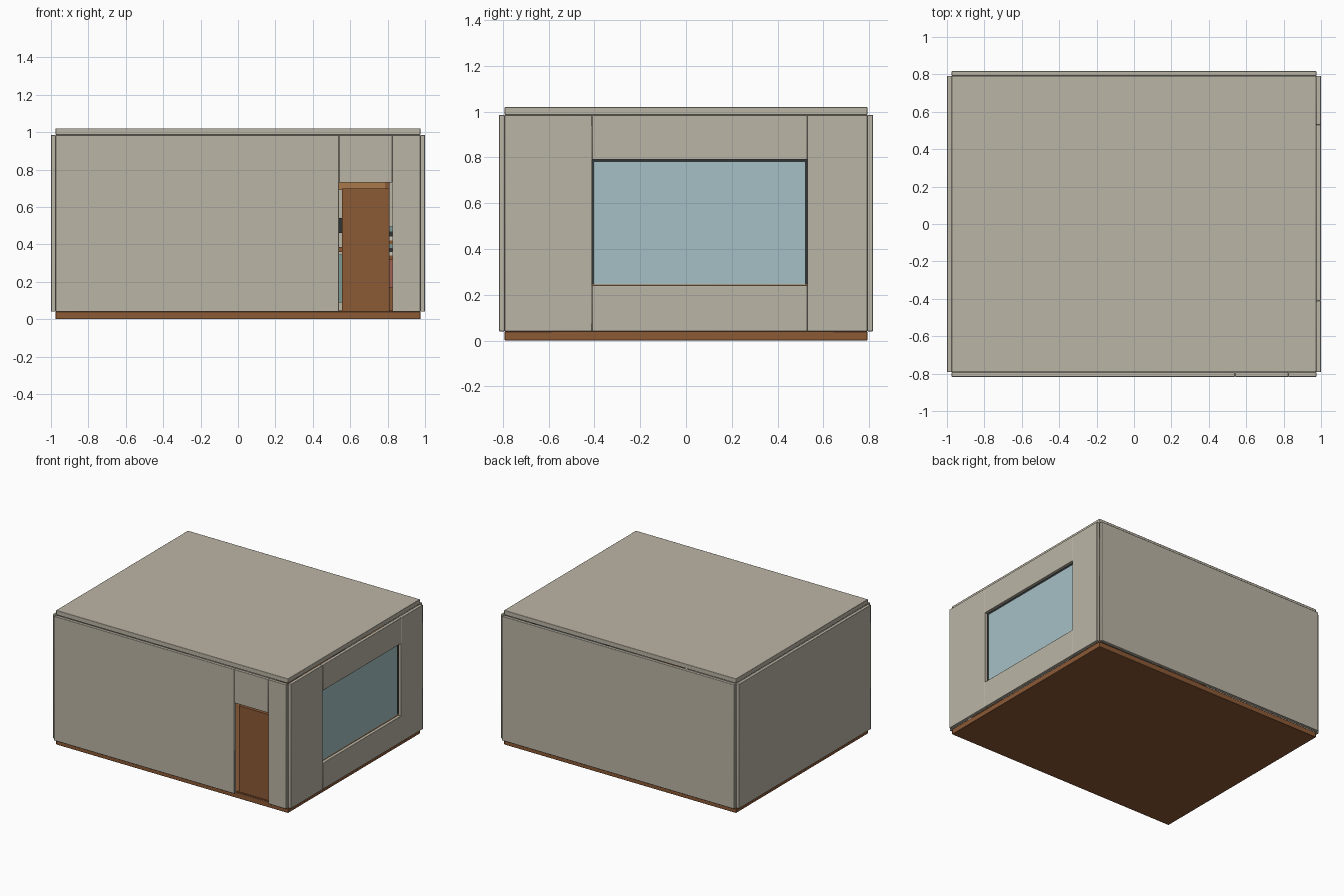
import bpy, random

if "Cube" in bpy.data.objects:
    bpy.data.objects.remove(bpy.data.objects["Cube"])

random.seed(4)
mats = {}
COLORS = {
    "plaster": (0.50, 0.46, 0.38, 1), "wood": (0.26, 0.10, 0.036, 1),
    "light_wood": (0.40, 0.19, 0.07, 1), "glass": (0.38, 0.53, 0.56, 1),
    "dark": (0.03, 0.035, 0.035, 1), "teal": (0.2, 0.32, 0.3, 1),
    "red": (0.35, 0.12, 0.08, 1), "cream": (0.6, 0.57, 0.48, 1),
}


def box(name, x, y, z, color, bevel=0.0):
    """Box from min/max pairs, with an optional small rounded edge."""
    bpy.ops.mesh.primitive_cube_add(
        size=1, location=[(a + b) / 2 for a, b in (x, y, z)])
    ob = bpy.context.object
    ob.name = name
    ob.scale = [b - a for a, b in (x, y, z)]
    bpy.ops.object.transform_apply(location=False, rotation=False, scale=True)
    if color not in mats:
        mats[color] = bpy.data.materials.new(color)
        mats[color].diffuse_color = COLORS[color]
    ob.data.materials.append(mats[color])
    if bevel:
        m = ob.modifiers.new("edge", "BEVEL")
        m.width, m.segments = bevel, 2
        bpy.ops.object.shade_smooth_by_angle()
    return ob


B = 0.003
X, Y, T = 0.975, 0.792, 0.025
Z0, Z1 = 0.04, 0.985

# Floor and roof slabs
box("floor", (-X, X), (-Y, Y), (0, Z0), "wood", B)
box("roof", (-X, X), (-Y, Y), (Z1, 1.02), "plaster", B)

# Plain walls
box("left_wall", (-X - T, -X), (-Y, Y), (Z0, Z1), "plaster", B)
box("back_wall", (-X, X), (Y, Y + T), (Z0, Z1), "plaster", B)

# Front wall around the doorway
D0, D1 = 0.54, 0.825
for name, x, z in (("front_wall_left", (-X, D0), (Z0, Z1)),
                   ("front_wall_right", (D1, X), (Z0, Z1)),
                   ("door_lintel", (D0, D1), (0.73, Z1))):
    box(name, x, (-Y - T, -Y), z, "plaster", B)

# Right wall around the window
W0, W1 = -0.41, 0.53
for name, y, z in (("right_wall_front", (-Y, W0), (Z0, Z1)),
                   ("right_wall_back", (W1, Y), (Z0, Z1)),
                   ("window_lintel", (W0, W1), (0.79, Z1)),
                   ("window_apron", (W0, W1), (Z0, 0.24))):
    box(name, (X, X + T), y, z, "plaster", B)

# Door, set back inside the wall
box("door", (0.555, 0.81), (-0.782, -0.757), (0.045, 0.70), "wood", 0.002)
box("threshold", (D0, D1), (-0.79, -0.75), (Z0, 0.046), "wood")

# Window pane with dark surround and wooden sill
box("window_glass", (0.962, 0.974), (W0 + 0.007, W1 - 0.007), (0.245, 0.783), "glass")
for name, y, z in (("frame_front", (W0 - 0.02, W0 + 0.008), (0.245, 0.80)),
                   ("frame_back", (W1 - 0.008, W1 + 0.02), (0.245, 0.80)),
                   ("frame_top", (W0 - 0.02, W1 + 0.02), (0.782, 0.80))):
    box(name, (0.95, 0.966), y, z, "dark")
box("window_sill", (0.91, 0.974), (W0 - 0.02, W1 + 0.02), (0.228, 0.246), "light_wood")

# Interior glimpsed past the door: desk, screen and wall shelf
box("wall_shelf", (0.30, 0.785), (0.60, Y), (0.69, 0.735), "light_wood")
box("shelf_end", (0.785, 0.81), (0.60, Y), (0.69, 0.735), "wood")
box("desk_top", (0.0, 0.80), (0.42, Y), (0.36, 0.385), "wood")
box("desk_drawers", (0.45, 0.78), (0.44, 0.78), (0.09, 0.345), "teal")
for i, x in enumerate((0.01, 0.40)):
    box(f"desk_leg_{i}", (x, x + 0.03), (0.44, 0.78), (Z0, 0.36), "wood")
box("screen", (0.22, 0.56), (0.66, 0.68), (0.46, 0.54), "dark")
box("screen_stand", (0.36, 0.42), (0.66, 0.72), (0.385, 0.46), "dark")

# Low cabinet with stacked books in the corner
box("corner_cabinet", (0.805, 0.95), (0.55, 0.78), (Z0, 0.17), "wood")
box("storage_box", (0.81, 0.94), (0.56, 0.77), (0.17, 0.32), "red")
z = 0.32
for i in range(8):
    h = random.uniform(0.018, 0.028)
    box(f"book_{i}", (0.81, 0.93), (0.57, 0.75), (z, z + h),
        ("wood", "cream", "dark", "teal")[i % 4])
    z += h

for m in bpy.data.materials:
    if m.users and not m.is_grease_pencil:
        m.use_nodes = True
        m.node_tree.nodes["Principled BSDF"].inputs["Base Color"].default_value = m.diffuse_color
